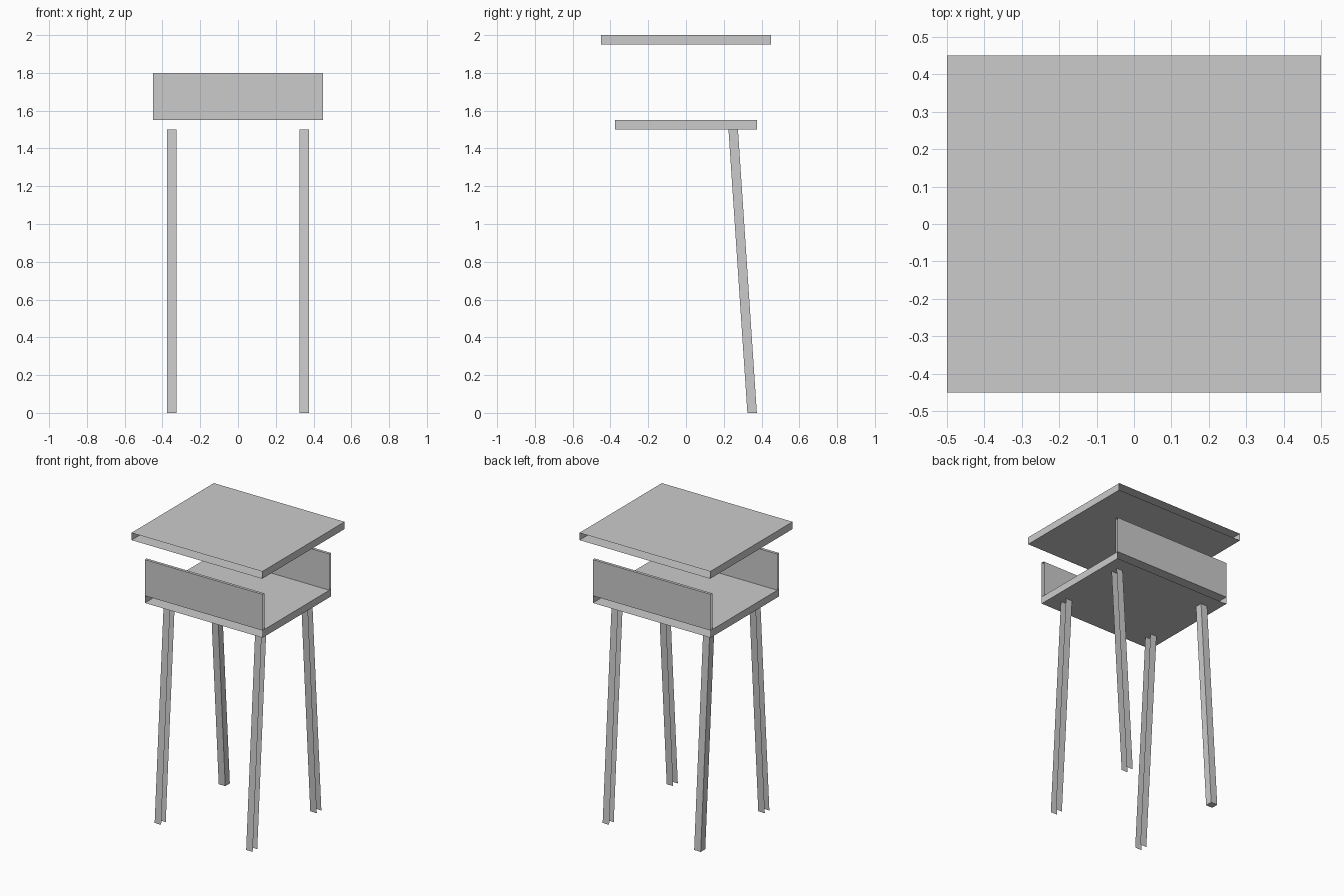
import bpy, bmesh
from mathutils import Vector

if "Cube" in bpy.data.objects:
    bpy.data.objects.remove(bpy.data.objects["Cube"])

def box(name, lo, hi, open_axes="", lean=0.0):
    """Box from lo to hi; open_axes drops that pair of sides; lean shifts the top in y."""
    bm = bmesh.new()
    bmesh.ops.create_cube(bm, size=1)
    bm.normal_update()
    gone = [f for f in bm.faces
            if any(abs(f.normal["xyz".index(a)]) > 0.5 for a in open_axes)]
    bmesh.ops.delete(bm, geom=gone, context='FACES')
    lo, hi = Vector(lo), Vector(hi)
    for v in bm.verts:
        top = v.co.z > 0
        v.co = Vector([lo[i] + (v.co[i] + 0.5) * (hi[i] - lo[i]) for i in range(3)])
        if top:
            v.co.y += lean
    me = bpy.data.meshes.new(name)
    bm.to_mesh(me)
    bm.free()
    ob = bpy.data.objects.new(name, me)
    bpy.context.collection.objects.link(ob)
    return ob

# roof and floor slabs, open at front and back
box("roof", (-0.5, -0.45, 1.95), (0.5, 0.45, 2.0), "y")
box("floor", (-0.45, -0.375, 1.5), (0.45, 0.375, 1.55), "y")

# front and back walls, open at the ends
box("front_wall", (-0.45, -0.375, 1.55), (0.45, -0.355, 1.8), "x")
box("back_wall", (-0.45, 0.355, 1.55), (0.45, 0.375, 1.8), "x")

# legs lean inward; only the back left one is fully closed
for side, x in (("left", -0.35), ("right", 0.35)):
    for end, s in (("front", -1), ("back", 1)):
        closed = side == "left" and end == "back"
        box(f"{end}_{side}_leg", (x - 0.025, s * 0.35 - 0.025, 0),
            (x + 0.025, s * 0.35 + 0.025, 1.5), "" if closed else "xz", -s * 0.1)
